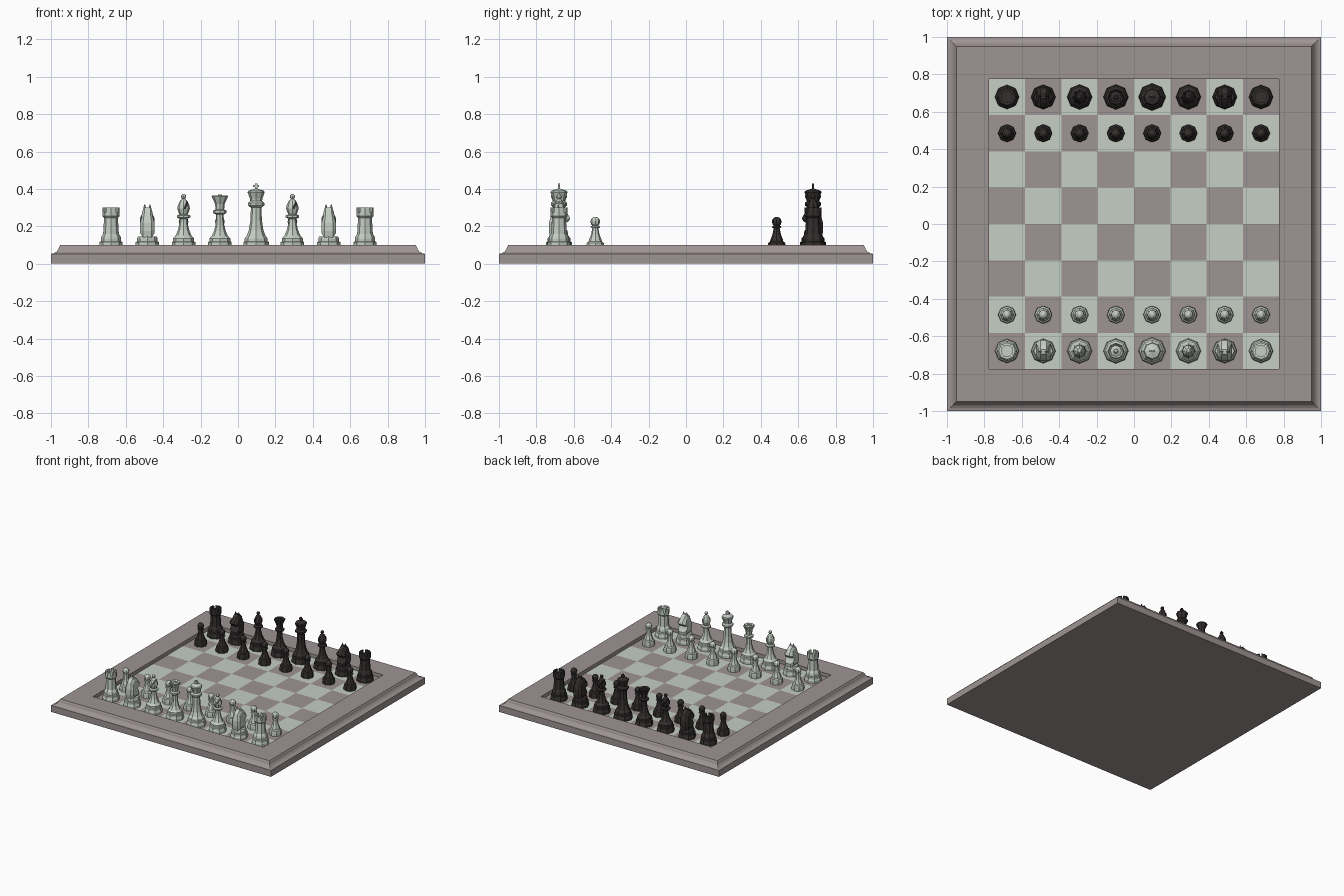
import bpy, bmesh, math
from mathutils import Matrix, Vector

if "Cube" in bpy.data.objects:
    bpy.data.objects.remove(bpy.data.objects["Cube"])

SQ = 0.194          # square size
FLOOR = 0.07        # height of the recessed playing field
SIDES = 8


def material(name, rgb):
    m = bpy.data.materials.new(name)
    m.diffuse_color = (*rgb, 1)
    m.use_nodes = True
    m.node_tree.nodes["Principled BSDF"].inputs["Base Color"].default_value = m.diffuse_color
    return m


FRAME = material("mauve_grey", (0.345, 0.298, 0.294))
PALE = material("pale_green_grey", (0.56, 0.62, 0.56))
DARK = material("charcoal", (0.036, 0.029, 0.029))


def place(name, mesh, loc=(0, 0, 0), turn=0):
    ob = bpy.data.objects.new(name, mesh)
    ob.location = loc
    ob.rotation_euler.z = turn
    bpy.context.collection.objects.link(ob)
    return ob


def to_mesh(bm, name):
    bmesh.ops.recalc_face_normals(bm, faces=bm.faces)
    me = bpy.data.meshes.new(name)
    bm.to_mesh(me)
    bm.free()
    return me


def loft(bm, rings, close_start=True, close_end=True):
    """Bridge successive rings of points, with optional end caps."""
    vr = [[bm.verts.new(p) for p in r] for r in rings]
    n = len(vr[0])
    for a, b in zip(vr, vr[1:]):
        for i in range(n):
            bm.faces.new((a[i], a[(i + 1) % n], b[(i + 1) % n], b[i]))
    if close_start:
        bm.faces.new(vr[0][::-1])
    if close_end:
        bm.faces.new(vr[-1])


def lathe(bm, profile):
    loft(bm, [[(r * math.cos(math.tau * i / SIDES), r * math.sin(math.tau * i / SIDES), z)
               for i in range(SIDES)] for r, z in profile])


def ball(r, z, start=-60):
    """Profile of a small faceted ball."""
    return [(r * math.cos(math.radians(a)), z + r * math.sin(math.radians(a)))
            for a in (start, -30, 0, 30, 60, 82)]


def box(bm, size, loc):
    bmesh.ops.create_cube(bm, size=1, matrix=Matrix.Translation(loc) @ Matrix.Diagonal((*size, 1)))


# Board frame: moulded rim and recessed field
bm = bmesh.new()
rim = [(1, 0), (1, .053), (.985, .056), (.971, .064), (.961, .076), (.956, .09), (.95, .1),
       (4 * SQ, .1), (4 * SQ, FLOOR)]
loft(bm, [[(-h, -h, z), (h, -h, z), (h, h, z), (-h, h, z)] for h, z in rim], close_end=False)
board = to_mesh(bm, "board_frame")
board.materials.append(FRAME)
place("board_frame", board)

# Chequered field
bm = bmesh.new()
bmesh.ops.create_grid(bm, x_segments=8, y_segments=8, size=4 * SQ)
for f in bm.faces:
    c = f.calc_center_median()
    f.material_index = (math.floor(c.x / SQ) + math.floor(c.y / SQ)) % 2
field = to_mesh(bm, "squares")
field.materials.append(FRAME)
field.materials.append(PALE)
place("squares", field, (0, 0, FLOOR))


def base(r):
    """Stepped foot shared by the large pieces."""
    return [(r, .07), (r, .088), (r * .94, .098), (r * .94, .115), (r * .84, .12), (r * .84, .135)]


def pawn():
    bm = bmesh.new()
    lathe(bm, [(.048, .07), (.048, .095), (.045, .112), (.036, .118), (.033, .13), (.023, .155),
               (.016, .19), (.025, .194), (.023, .202), (.015, .204)] + ball(.026, .225))
    return bm


def rook():
    bm = bmesh.new()
    lathe(bm, base(.065) + [(.05, .148), (.042, .16), (.037, .245), (.046, .255), (.046, .275)])
    # Four battlements
    for q in range(4):
        arc = [math.radians(90 * q + d) for d in (-36, 0, 36)]
        rings = []
        for z in (.274, .3):
            rings.append([(r * math.cos(a), r * math.sin(a), z) for r, seq in
                          ((.045, arc), (.03, arc[::-1])) for a in seq])
        loft(bm, rings)
    return bm


def knight():
    bm = bmesh.new()
    lathe(bm, base(.066) + [(.05, .146)])
    # Horse neck and head: side outline swelling toward the middle
    side = [(-.048, .14), (.045, .14), (.048, .17), (.034, .195), (.024, .222), (.046, .222),
            (.06, .24), (.054, .256), (.03, .285), (.008, .302), (-.015, .3), (-.04, .27),
            (-.053, .22), (-.054, .175)]
    mid = Vector((-.004, .22))

    def ring(k, s):
        pts = [mid + (Vector(p) - mid) * s for p in side]
        return [(k * (.038 if p[1] < .25 else .027), p[0], p[1]) for p in pts]
    loft(bm, [ring(-1, .72), ring(-.6, 1), ring(.6, 1), ring(1, .72)])
    # Ears
    for s in (-1, 1):
        bmesh.ops.create_cone(bm, cap_ends=True, segments=4, radius1=.012, radius2=.002, depth=.04,
                              matrix=Matrix.Translation((s * .014, -.004, .298)))
    return bm


def bishop():
    bm = bmesh.new()
    lathe(bm, base(.067) + [(.043, .15), (.03, .18), (.022, .215), (.02, .24), (.036, .248),
                            (.036, .258), (.022, .264), (.027, .275), (.034, .295), (.03, .315),
                            (.018, .338), (.007, .347)] + ball(.014, .359))
    return bm


def queen():
    bm = bmesh.new()
    lathe(bm, base(.067) + [(.044, .148), (.031, .175), (.023, .21), (.02, .262), (.036, .272),
                            (.036, .284), (.023, .29), (.026, .32), (.044, .36), (.04, .366),
                            (.03, .352), (.016, .358), (.008, .37)])
    return bm


def king():
    bm = bmesh.new()
    lathe(bm, base(.073) + [(.05, .15), (.039, .18), (.031, .23), (.028, .3), (.044, .312),
                            (.044, .325), (.032, .335), (.034, .35), (.046, .382), (.042, .39),
                            (.02, .397), (.006, .402)])
    # Cross on the crown
    box(bm, (.012, .01, .036), (0, 0, .412))
    box(bm, (.032, .01, .012), (0, 0, .415))
    return bm


def cut_slit(mesh):
    """Slanted slit in the bishop's head."""
    bm = bmesh.new()
    bmesh.ops.create_cube(bm, size=1, matrix=Matrix.Translation((.016, 0, .318)) @
                          Matrix.Rotation(math.radians(25), 4, 'Y') @ Matrix.Diagonal((.008, .12, .05, 1)))
    cutter = place("slit_cutter", to_mesh(bm, "slit_cutter"))
    cutter.hide_render = True
    ob = place("slit_body", mesh)
    mod = ob.modifiers.new("slit", 'BOOLEAN')
    mod.object, mod.operation, mod.solver = cutter, 'DIFFERENCE', 'EXACT'
    deps = bpy.context.evaluated_depsgraph_get()
    result = bpy.data.meshes.new_from_object(ob.evaluated_get(deps))
    bpy.data.objects.remove(ob)
    bpy.data.objects.remove(cutter)
    return result


# Set out both armies, each facing the other
makers = {"rook": rook, "knight": knight, "bishop": bishop, "queen": queen, "king": king, "pawn": pawn}
back_row = ["rook", "knight", "bishop", "queen", "king", "bishop", "knight", "rook"]
for army, mat, sign in (("pale", PALE, -1), ("dark", DARK, 1)):
    meshes = {}
    for kind, make in makers.items():
        me = to_mesh(make(), f"{army}_{kind}")
        if kind == "bishop":
            me = cut_slit(me)
        me.materials.clear()
        me.materials.append(mat)
        meshes[kind] = me
    turn = math.pi if sign > 0 else 0
    for col, kind in enumerate(back_row):
        x = (col - 3.5) * SQ
        place(f"{army}_{kind}_{col + 1}", meshes[kind], (x, sign * 3.5 * SQ, 0), turn)
        place(f"{army}_pawn_{col + 1}", meshes["pawn"], (x, sign * 2.5 * SQ, 0), turn)
